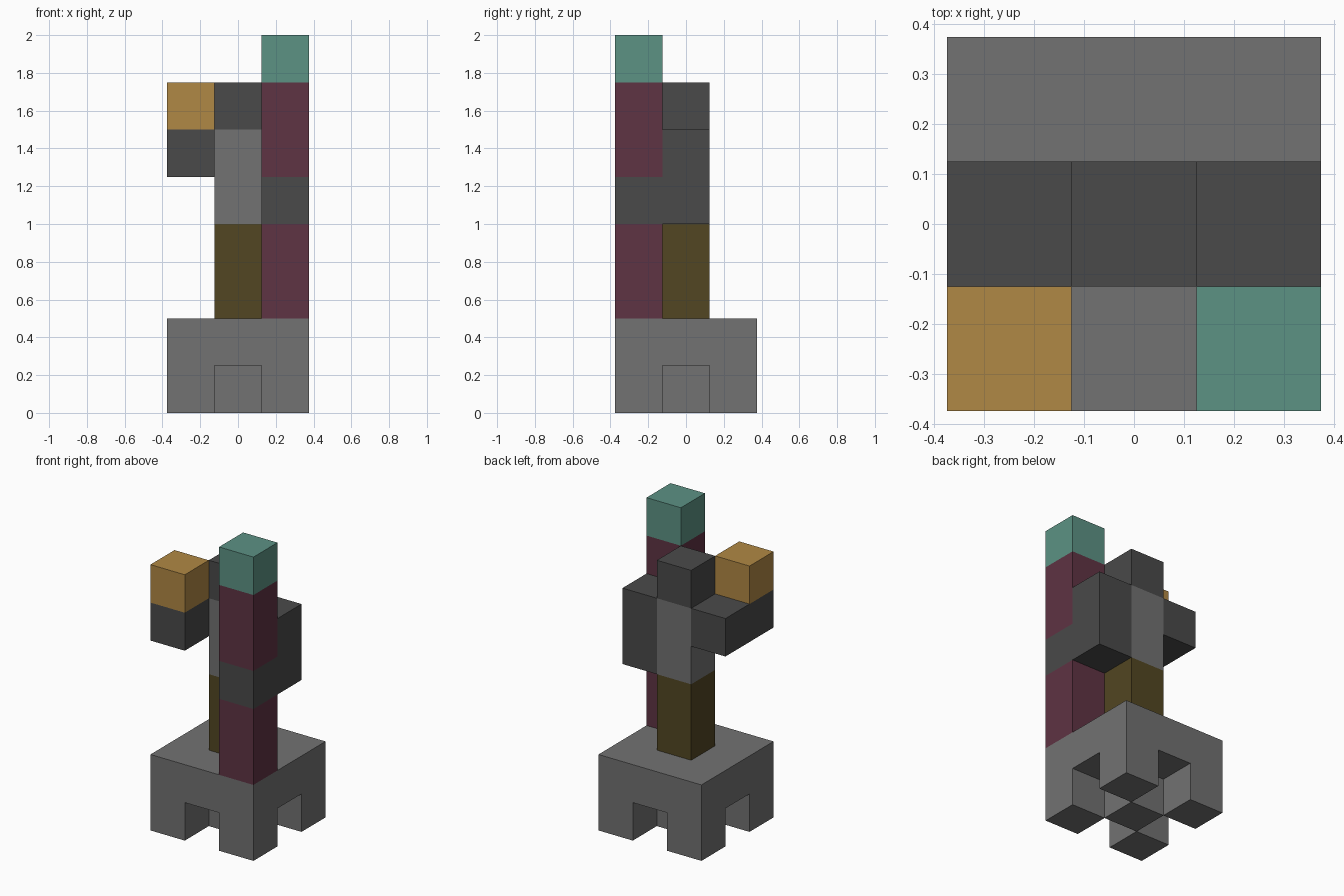
import bpy
import bmesh
import math
from mathutils import Vector

CELL = 0.25

default = bpy.data.objects.get("Cube")
if default:
    bpy.data.objects.remove(default, do_unlink=True)


def make_material(name, rgb):
    mat = bpy.data.materials.new(name)
    mat.use_nodes = True
    color = (*rgb, 1.0)
    mat.diffuse_color = color
    mat.node_tree.nodes["Principled BSDF"].inputs["Base Color"].default_value = color
    return mat


stone = make_material("stone_gray", (0.168, 0.168, 0.168))
dark = make_material("dark_gray", (0.068, 0.068, 0.068))
olive = make_material("olive_brown", (0.084, 0.061, 0.016))
plum = make_material("plum", (0.114, 0.033, 0.056))
teal = make_material("teal", (0.107, 0.287, 0.231))
amber = make_material("amber", (0.434, 0.246, 0.058))

AXES = [Vector((1, 0, 0)), Vector((0, 1, 0)), Vector((0, 0, 1))]


def column(x, y, low, high):
    """Cells of a vertical stack, from layer low up to but not including high."""
    return [(x, y, z) for z in range(low, high)]


def block_part(name, cells, mat):
    """Closed skin around a group of cubic cells, with flush faces merged."""
    filled = set(cells)
    bm = bmesh.new()
    for cell in filled:
        center = Vector(cell) + AXES[2] / 2
        for i, axis in enumerate(AXES):
            for sign in (1, -1):
                normal = axis * sign
                if tuple(int(c) for c in Vector(cell) + normal) in filled:
                    continue
                u = AXES[(i + 1) % 3] / 2
                v = AXES[(i + 2) % 3] / 2 * sign
                mid = center + normal / 2
                corners = (mid - u - v, mid + u - v, mid + u + v, mid - u + v)
                bm.faces.new([bm.verts.new(c * CELL) for c in corners])
    bmesh.ops.remove_doubles(bm, verts=bm.verts, dist=0.001)
    bmesh.ops.dissolve_limit(bm, angle_limit=math.radians(1),
                             verts=bm.verts, edges=bm.edges)
    mesh = bpy.data.meshes.new(name)
    bm.to_mesh(mesh)
    bm.free()
    mesh.materials.append(mat)
    obj = bpy.data.objects.new(name, mesh)
    bpy.context.collection.objects.link(obj)
    return obj


# Pedestal: full slab on four corner feet and a center foot
span = (-1, 0, 1)
slab = [(x, y, 1) for x in span for y in span]
feet = [(x, y, 0) for x in span for y in span if abs(x) == abs(y)]
block_part("pedestal", slab + feet, stone)

# Central trunk
block_part("trunk_lower", column(0, 0, 2, 4), olive)
block_part("trunk_upper", column(0, 0, 4, 6), stone)
block_part("trunk_cap", column(0, 0, 6, 7), dark)

# Bent arms reaching from the trunk to the front corners
block_part("left_arm", column(1, 0, 4, 6) + [(1, -1, 4)], dark)
block_part("right_arm", [(-1, 0, 5), (-1, -1, 5)], dark)
block_part("right_arm_block", [(-1, -1, 6)], amber)

# Staff held by the left arm
block_part("staff_lower", column(1, -1, 2, 4), plum)
block_part("staff_upper", column(1, -1, 5, 7), plum)
block_part("staff_tip", [(1, -1, 7)], teal)
